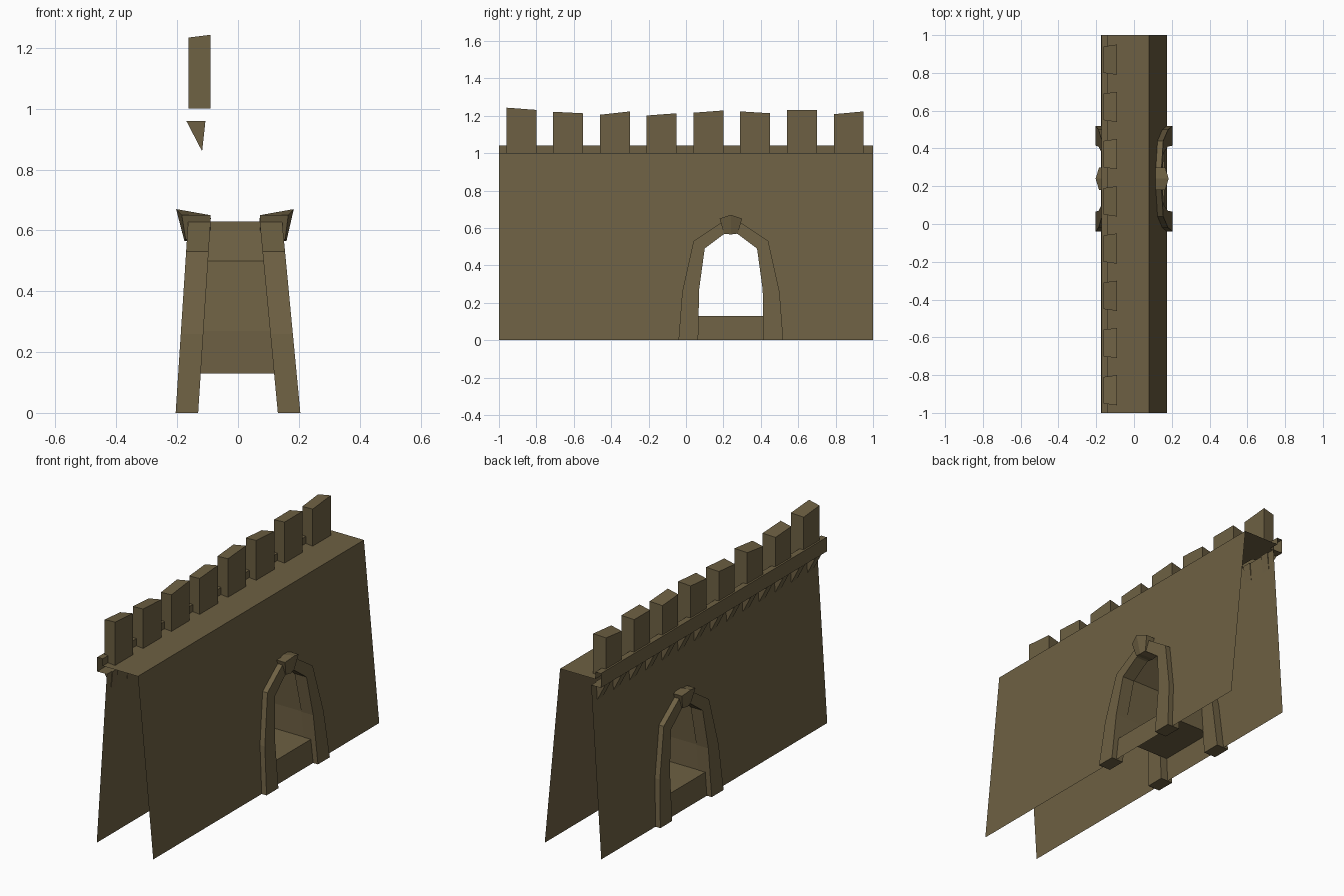
import bpy

if "Cube" in bpy.data.objects:
    bpy.data.objects.remove(bpy.data.objects["Cube"])

stone = bpy.data.materials.new("brown stone")
stone.diffuse_color = (0.155, 0.118, 0.056, 1)
stone.use_nodes = True
stone.node_tree.nodes["Principled BSDF"].inputs["Base Color"].default_value = stone.diffuse_color


def make(name, verts, faces, solid=True):
    me = bpy.data.meshes.new(name)
    me.from_pydata(verts, [], faces)
    me.materials.append(stone)
    ob = bpy.data.objects.new(name, me)
    bpy.context.collection.objects.link(ob)
    if solid:
        import bmesh
        bm = bmesh.new()
        bm.from_mesh(me)
        bmesh.ops.recalc_face_normals(bm, faces=bm.faces)
        bm.to_mesh(me)
        bm.free()
    return ob


def prism(name, a, b, caps=True, closed=True):
    """Join two matching loops of points."""
    n = len(a)
    faces = [(i, (i + 1) % n, n + (i + 1) % n, n + i) for i in range(n if closed else n - 1)]
    if caps:
        faces += [tuple(range(n)), tuple(range(2 * n - 1, n - 1, -1))]
    return make(name, a + b, faces, caps)


def wall_x(side, z):
    """Battered wall surface; the outer side (-x) leans a little less."""
    return side * (0.175 - (0.095 if side > 0 else 0.065) * z)


CY = 0.24                                   # gate centre along the wall
HOLE = [(0.175, 0.13), (0.175, 0.27), (0.15, 0.50), (0.045, 0.60), (0, 0.63)]

# Two wall sheets with the gate opening, built in halves around the gate
for side, top, name in ((1, 1.0, "inner_wall"), (-1, 0.96, "outer_wall")):
    verts, faces = [], []
    for s in (-1, 1):
        yz = [(s, 0), (CY, 0), (CY, 0.13)] + [(CY + s * d, z) for d, z in HOLE] + [(CY, top), (s, top)]
        face = list(range(len(verts), len(verts) + len(yz)))
        verts += [(wall_x(side, z), y, z) for y, z in yz]
        faces.append(face if s * side < 0 else face[::-1])
    for f in faces:                         # make each half face outward
        area = sum(verts[f[i - 1]][1] * verts[f[i]][2] - verts[f[i]][1] * verts[f[i - 1]][2]
                   for i in range(len(f)))
        if area * side < 0:
            f.reverse()
    make(name, verts, faces, False)

# Walkway and ledge, an open strip along the top
strip = [(wall_x(-1, 0.96), 0.96), (-0.172, 0.96), (-0.172, 1.04), (-0.138, 1.04), (-0.138, 1.0), (0.08, 1.0)]
prism("walkway_ledge", [(x, 1, z) for x, z in strip], [(x, -1, z) for x, z in strip], False, False)

# Tapered merlons with uneven tops
TOPS = [(1.24, 1.228), (1.218, 1.21), (1.202, 1.22), (1.198, 1.21),
        (1.213, 1.225), (1.22, 1.21), (1.227, 1.227), (1.205, 1.22)]
for i, (t0, t1) in enumerate(TOPS):
    y = -0.88 + i * 0.25
    base = [(-0.162, y - 0.07), (-0.09, y - 0.08), (-0.09, y + 0.08), (-0.162, y + 0.07)]
    tops = [t0 - 0.006, t0 + 0.003, t1 + 0.003, t1 - 0.006]
    prism("merlon", [(x, v, 1.0) for x, v in base], [(x, v, t) for (x, v), t in zip(base, tops)])

# Wedge corbels under the ledge
for i in range(14):
    y = -0.93 + i * 1.86 / 13
    tri = [(-0.17, 0.96), (-0.107, 0.96), (-0.118, 0.86)]
    prism("corbel", [(x, y - 0.025, z) for x, z in tri], [(x, y + 0.025, z) for x, z in tri])

# Tunnel lining between the two openings
ring = [(CY - d, z) for d, z in HOLE] + [(CY + d, z) for d, z in HOLE[-2::-1]]
prism("tunnel_lining", [(wall_x(-1, z), y, z) for y, z in ring],
      [(wall_x(1, z), y, z) for y, z in ring], False)

# Arch frames and keystones on both sides
OUT = [(0.28, 0), (0.26, 0.26), (0.20, 0.53), (0.05, 0.63), (0, 0.64)]
INN = [(0.175, 0), (0.17, 0.27), (0.14, 0.49), (0.04, 0.565), (0, 0.58)]


def mirrored(half):
    return [(CY - d, z) for d, z in half] + [(CY + d, z) for d, z in half[-2::-1]]


KEY = [(0, 0.67, 0.072), (0.06, 0.65, 0.052), (0.037, 0.57, 0.034),
       (0, 0.565, 0.038), (-0.037, 0.57, 0.034), (-0.06, 0.65, 0.052)]
for side in (1, -1):
    verts, faces = [], []
    path = list(zip(mirrored(OUT), mirrored(INN)))
    for o, n in path:
        for (y, z), off in ((o, 0.03), (n, 0.03), (n, -0.044), (o, -0.044)):
            verts.append((wall_x(side, z) + side * off, y, z))
    for i in range(len(path) - 1):
        for k in range(4):
            j = (k + 1) % 4
            faces.append((4 * i + k, 4 * i + j, 4 * i + 4 + j, 4 * i + 4 + k))
    last = 4 * (len(path) - 1)
    faces += [(0, 1, 2, 3), (last + 3, last + 2, last + 1, last)]
    make("arch_frame", verts, faces)
    # keystone with a ridge down its front
    front = [(wall_x(side, z) + side * e, CY + d, z) for d, z, e in KEY]
    back = [(wall_x(side, 0.62) - side * 0.044, CY + d, min(z, 0.65)) for d, z, e in KEY]
    n = len(KEY)
    faces = [(i, (i + 1) % n, n + (i + 1) % n, n + i) for i in range(n)]
    faces += [(0, 1, 2, 3), (0, 3, 4, 5), tuple(range(2 * n - 1, n - 1, -1))]
    make("keystone", front + back, faces)
